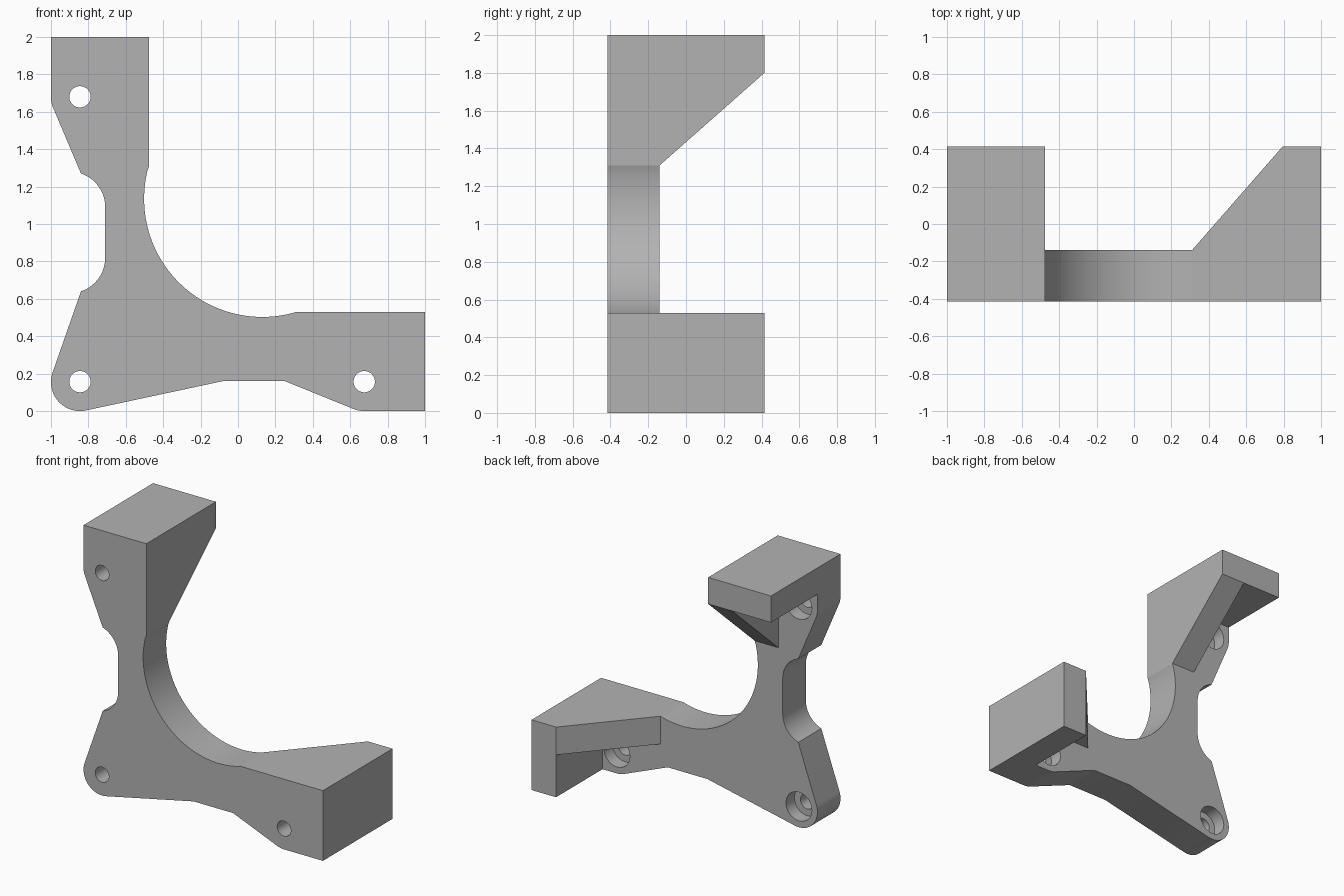
import bpy, bmesh, math
from mathutils import Vector

if "Cube" in bpy.data.objects:
    bpy.data.objects.remove(bpy.data.objects["Cube"])

FRONT, PLATE_BACK, BACK = -0.415, -0.14, 0.415

grey = bpy.data.materials.new("grey_plastic")
grey.diffuse_color = (0.45, 0.45, 0.45, 1)
grey.use_nodes = True
grey.node_tree.nodes["Principled BSDF"].inputs["Base Color"].default_value = grey.diffuse_color


def finish(name, bm):
    bmesh.ops.recalc_face_normals(bm, faces=bm.faces)
    mesh = bpy.data.meshes.new(name)
    bm.to_mesh(mesh)
    bm.free()
    mesh.materials.append(grey)
    obj = bpy.data.objects.new(name, mesh)
    bpy.context.collection.objects.link(obj)
    return obj


def prism(name, points, sweep):
    """Extrude a closed outline of 3D points along a vector."""
    bm = bmesh.new()
    face = bm.faces.new([bm.verts.new(p) for p in points])
    ext = bmesh.ops.extrude_face_region(bm, geom=[face])
    verts = [v for v in ext["geom"] if isinstance(v, bmesh.types.BMVert)]
    bmesh.ops.translate(bm, verts=verts, vec=Vector(sweep))
    return finish(name, bm)


def box(name, lo, hi):
    pts = [(lo[0], lo[1], lo[2]), (hi[0], lo[1], lo[2]),
           (hi[0], hi[1], lo[2]), (lo[0], hi[1], lo[2])]
    return prism(name, pts, (0, 0, hi[2] - lo[2]))


def arc(cx, cz, r, a0, a1, n):
    angles = [math.radians(a0 + (a1 - a0) * i / n) for i in range(n + 1)]
    return [(cx + r * math.cos(a), cz + r * math.sin(a)) for a in angles]


# Bracket plate outline, anticlockwise from the top left corner
holes = [(-0.845, 1.68), (-0.845, 0.157), (0.675, 0.157)]
R = 0.155
outline = [(-1, 2)]
outline += arc(*holes[0], R, 180, 202, 5)
outline += arc(-0.90, 1.09, 0.19, 71.5, 0, 14)
outline += arc(-0.90, 0.82, 0.19, 0, -71.5, 14)
outline += arc(-0.845, R, R, 161, 282, 24)
outline += [(-0.08, 0.16), (0.25, 0.16)]
outline += arc(0.675, R, R, 248, 270, 5)
outline += [(1, 0), (1, 0.53), (0.31, 0.53)]
outline += arc(0.13, 1.135, 0.632, 287, 164, 48)[1:-1]
outline += [(-0.475, 1.31), (-0.475, 2)]
plate = prism("bracket_plate", [(x, FRONT, z) for x, z in outline],
              (0, PLATE_BACK - FRONT, 0))

# Counterbored screw holes, wider at the back of the plate
bm = bmesh.new()
N = 40
profile = [(FRONT - 0.1, 0.057), (PLATE_BACK - 0.1, 0.057),
           (PLATE_BACK - 0.1, 0.108), (PLATE_BACK + 0.1, 0.108)]
for hx, hz in holes:
    rings = []
    for y, r in profile:
        rings.append([bm.verts.new((hx + r * math.cos(2 * math.pi * i / N), y,
                                    hz + r * math.sin(2 * math.pi * i / N)))
                      for i in range(N)])
    for a, b in zip(rings, rings[1:]):
        for i in range(N):
            j = (i + 1) % N
            bm.faces.new((a[i], a[j], b[j], b[i]))
    bm.faces.new(rings[0])
    bm.faces.new(rings[-1])
cutter = finish("screw_hole_cutter", bm)

bpy.context.view_layer.objects.active = plate
plate.select_set(True)
mod = plate.modifiers.new("screw_holes", "BOOLEAN")
mod.operation = "DIFFERENCE"
mod.solver = "EXACT"
mod.object = cutter
bpy.ops.object.modifier_apply(modifier=mod.name)
bpy.data.objects.remove(cutter)
bpy.ops.object.shade_smooth_by_angle(angle=math.radians(15))

# Upper arm: flat shelf with a sloping rib on the inner side
box("upper_shelf", (-1, PLATE_BACK, 1.8), (-0.475, BACK, 2))
prism("upper_rib", [(-0.675, PLATE_BACK, 1.31), (-0.675, BACK, 1.8),
                    (-0.675, PLATE_BACK, 1.8)], (0.2, 0, 0))

# Lower arm: upright end wall with a sloping rib along the top
box("end_wall", (0.795, PLATE_BACK, 0), (1, BACK, 0.53))
prism("lower_rib", [(0.31, PLATE_BACK, 0.32), (0.795, BACK, 0.32),
                    (0.795, PLATE_BACK, 0.32)], (0, 0, 0.21))
